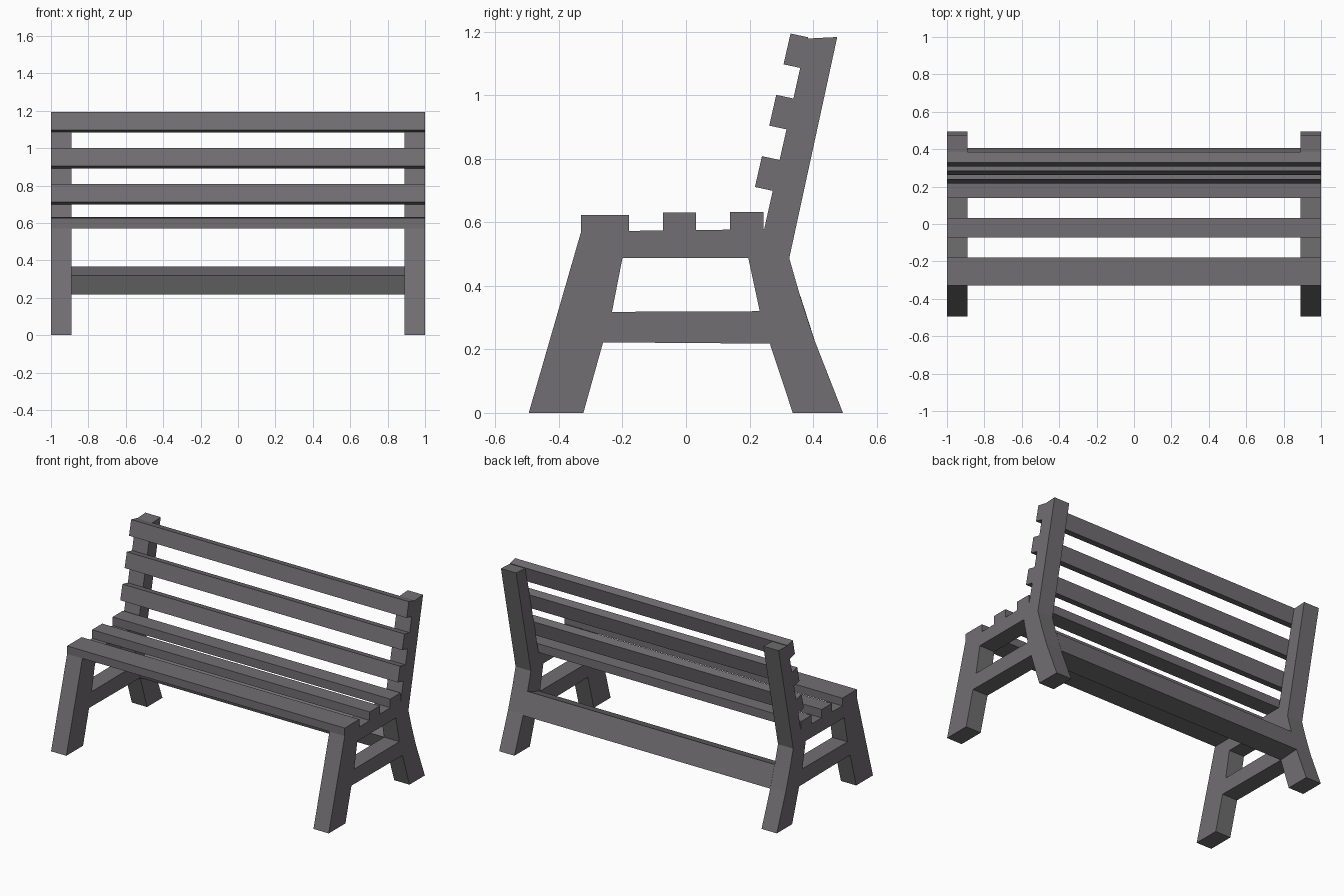
import bpy
import math

if "Cube" in bpy.data.objects:
    bpy.data.objects.remove(bpy.data.objects["Cube"])

grey = bpy.data.materials.new("weathered grey")
grey.diffuse_color = (0.165, 0.158, 0.165, 1)
grey.use_nodes = True
grey.node_tree.nodes["Principled BSDF"].inputs["Base Color"].default_value = grey.diffuse_color


def extrude(name, loops, x0, x1):
    """Extrude closed (y, z) loops along x; later loops cut holes."""
    curve = bpy.data.curves.new(name, 'CURVE')
    curve.dimensions = '2D'
    curve.fill_mode = 'BOTH'
    curve.extrude = (x1 - x0) / 2
    for pts in loops:
        s = curve.splines.new('POLY')
        s.points.add(len(pts) - 1)
        for p, (y, z) in zip(s.points, pts):
            p.co = (y, z, 0, 1)
        s.use_cyclic_u = True
    ob = bpy.data.objects.new(name, curve)
    bpy.context.collection.objects.link(ob)
    ob.location.x = (x0 + x1) / 2
    ob.rotation_euler = (math.pi / 2, 0, math.pi / 2)
    bpy.ops.object.select_all(action='DESELECT')
    ob.select_set(True)
    bpy.context.view_layer.objects.active = ob
    bpy.ops.object.convert(target='MESH')
    ob = bpy.context.object
    ob.name = name
    ob.data.materials.clear()
    ob.data.materials.append(grey)
    for f in ob.data.polygons:
        f.use_smooth = False
    return ob


# Side frames: legs, seat rail, lower rail and back post in one profile
outline = [(-0.495, 0), (-0.323, 0), (-0.261, 0.222), (0.264, 0.218),
           (0.336, 0), (0.494, 0), (0.402, 0.235), (0.36, 0.365),
           (0.325, 0.487), (0.476, 1.183), (0.38, 1.178),
           (0.246, 0.578), (-0.33, 0.571)]
opening = [(-0.233, 0.318), (0.232, 0.32), (0.196, 0.488), (-0.2, 0.488)]
for side, x0 in (("left", -1.0), ("right", 0.89)):
    extrude(side + "_side_frame", [outline, opening], x0, x0 + 0.11)

# Seat slats
for i, (y0, y1, z0, z1) in enumerate([(-0.33, -0.18, 0.571, 0.623),
                                      (-0.073, 0.032, 0.574, 0.63),
                                      (0.138, 0.244, 0.577, 0.633)]):
    extrude(f"seat_slat_{i + 1}", [[(y0, z0), (y1, z0), (y1, z1), (y0, z1)]], -1, 1)

# Back slats, evenly stepped up the leaning posts
for i in range(3):
    dy, dz = 0.045 * i, 0.193 * i
    pts = [(0.217, 0.711), (0.273, 0.699), (0.295, 0.796), (0.239, 0.808)]
    extrude(f"back_slat_{i + 1}", [[(y + dy, z + dz) for y, z in pts]], -1, 1)

# Rear stretcher between the back legs
extrude("rear_stretcher", [[(0.264, 0.218), (0.405, 0.228), (0.36, 0.368), (0.232, 0.32)]],
        -0.89, 0.89)
